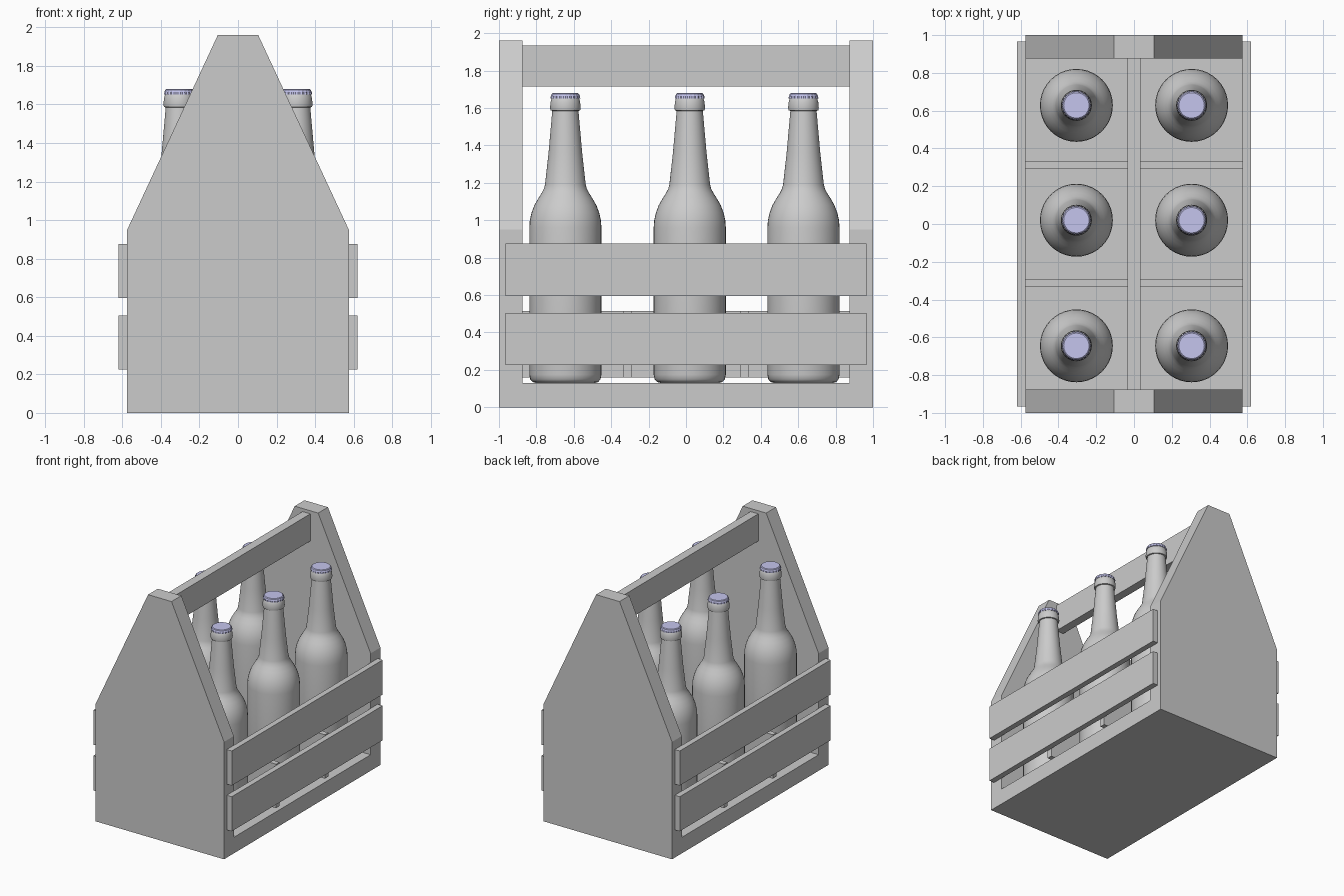
import bpy, bmesh, math

if "Cube" in bpy.data.objects:
    bpy.data.objects.remove(bpy.data.objects["Cube"])


def finish(name, bm, smooth=False, mat=None):
    bmesh.ops.recalc_face_normals(bm, faces=bm.faces)
    me = bpy.data.meshes.new(name)
    bm.to_mesh(me)
    bm.free()
    ob = bpy.data.objects.new(name, me)
    bpy.context.collection.objects.link(ob)
    if mat:
        me.materials.append(mat)
    if smooth:
        bpy.ops.object.select_all(action='DESELECT')
        ob.select_set(True)
        bpy.context.view_layer.objects.active = ob
        bpy.ops.object.shade_smooth_by_angle(angle=math.radians(40))
    return ob


def box(name, x0, x1, y0, y1, z0, z1):
    bm = bmesh.new()
    bmesh.ops.create_cube(bm, size=1)
    for v in bm.verts:
        v.co.x = x1 if v.co.x > 0 else x0
        v.co.y = y1 if v.co.y > 0 else y0
        v.co.z = z1 if v.co.z > 0 else z0
    return finish(name, bm)


def stacked_rings(rings):
    """Skin equal-length rings of points and close both ends."""
    bm = bmesh.new()
    loops = [[bm.verts.new(p) for p in ring] for ring in rings]
    n = len(loops[0])
    for a, b in zip(loops, loops[1:]):
        for i in range(n):
            j = (i + 1) % n
            bm.faces.new((a[i], a[j], b[j], b[i]))
    bm.faces.new(loops[0])
    bm.faces.new(loops[-1])
    return bm


def circle(r, z, n, wave=0.0):
    return [((r + wave * (-1) ** i) * math.cos(2 * math.pi * i / n),
             (r + wave * (-1) ** i) * math.sin(2 * math.pi * i / n), z) for i in range(n)]


# Gabled end panels
HALF = [(0.575, 0), (0.575, 0.95), (0.105, 1.96)]
OUTLINE = HALF + [(-x, z) for x, z in reversed(HALF)]
for name, y0, y1 in (("front_panel", -1, -0.875), ("back_panel", 0.875, 1)):
    finish(name, stacked_rings([[(x, y, z) for x, z in OUTLINE] for y in (y0, y1)]))

# Floor and carrying handle
box("floor_board", -0.575, 0.575, -0.875, 0.875, 0, 0.13)
box("handle", -0.035, 0.035, -0.875, 0.875, 1.715, 1.935)

# Side slats
for side, x0, x1 in (("left", -0.62, -0.575), ("right", 0.575, 0.62)):
    box(side + "_lower_slat", x0, x1, -0.965, 0.965, 0.225, 0.505)
    box(side + "_upper_slat", x0, x1, -0.965, 0.965, 0.595, 0.875)

# Dividers between the bottles
box("long_divider", -0.03, 0.03, -0.875, 0.875, 0.16, 0.515)
for i, y in enumerate((-0.312, 0.312)):
    box(f"cross_divider_{i + 1}", -0.575, 0.575, y - 0.022, y + 0.022, 0.16, 0.515)

# Bottle and crimped cap meshes
PROFILE = [(0.155, 0.13), (0.175, 0.135), (0.188, 0.15), (0.193, 0.175),
           (0.193, 0.96), (0.19, 1.0), (0.181, 1.04), (0.166, 1.08),
           (0.146, 1.115), (0.127, 1.145), (0.115, 1.168), (0.109, 1.19),
           (0.09, 1.36), (0.07, 1.585), (0.079, 1.587), (0.082, 1.6),
           (0.079, 1.632), (0.074, 1.65), (0.068, 1.66)]
cap_mat = bpy.data.materials.new("cap_blue")
cap_mat.diffuse_color = (0.56, 0.56, 0.85, 1)
cap_mat.use_nodes = True
cap_mat.node_tree.nodes["Principled BSDF"].inputs["Base Color"].default_value = cap_mat.diffuse_color

bottle = finish("bottle", stacked_rings([circle(r, z, 40) for r, z in PROFILE]), True)
cap = finish("bottle_cap", stacked_rings([
    circle(0.077, 1.652, 42, 0.003), circle(0.076, 1.664, 42, 0.002),
    circle(0.073, 1.675, 42), circle(0.067, 1.68, 42)]), False, cap_mat)

# Place six copies in two rows
first = True
for x in (-0.305, 0.305):
    for y in (-0.645, 0.02, 0.628):
        for src in (bottle, cap):
            ob = src if first else src.copy()
            if not first:
                bpy.context.collection.objects.link(ob)
            ob.location = (x, y, 0)
        first = False
